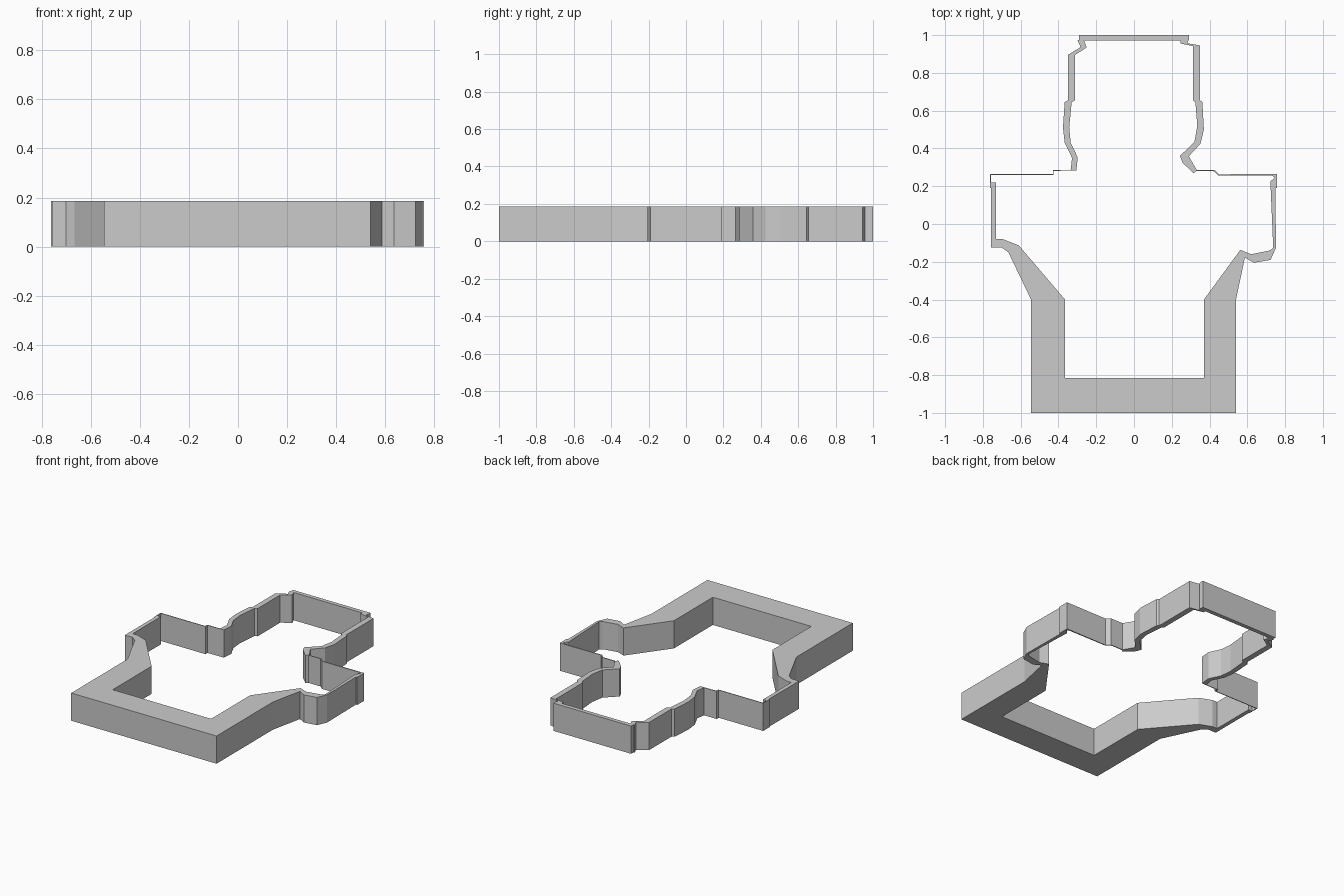
import bpy, bmesh

HEIGHT = 0.187

# Outer outline, clockwise from the back-left corner
outer_right = [(-.29, 1), (.29, 1), (.29, .975), (.282, .957), (.35, .945), (.35, .655),
               (.362, .645), (.37, .5), (.352, .425), (.29, .358), (.332, .287),
               (.425, .287), (.45, .263), (.757, .265), (.757, .19), (.748, .19),
               (.752, -.125), (.723, -.19), (.635, -.205), (.587, -.178), (.54, -.4), (.54, -1)]
outer_left = [(-.545, -1), (-.545, -.4), (-.665, -.15), (-.7, -.125), (-.757, -.125),
              (-.757, .19), (-.762, .19), (-.762, .265), (-.43, .265), (-.43, .287),
              (-.335, .287), (-.328, .35), (-.367, .43), (-.376, .51), (-.367, .645),
              (-.35, .655), (-.35, .895), (-.283, .936), (-.298, .973), (-.29, .973)]

# Inner outline, same order
inner_right = [(-.265, .972), (.247, .972), (.247, .955), (.312, .942), (.312, .655),
               (.325, .645), (.335, .52), (.32, .435), (.243, .36), (.257, .325),
               (.315, .268), (.33, .281), (.42, .281), (.447, .257), (.73, .256),
               (.745, .246), (.722, .225), (.737, -.125), (.72, -.14), (.62, -.16),
               (.563, -.137), (.37, -.4), (.37, -.815)]
inner_left = [(-.365, -.815), (-.365, -.4), (-.61, -.113), (-.695, -.08), (-.73, -.08),
              (-.73, .22), (-.757, .22), (-.757, .26), (-.425, .26), (-.425, .281),
              (-.305, .284), (-.298, .353), (-.335, .43), (-.343, .51), (-.33, .645),
              (-.312, .655), (-.312, .895), (-.25, .935)]


def add_outline(curve, points):
    spline = curve.splines.new('POLY')
    spline.points.add(len(points) - 1)
    for p, (x, y) in zip(spline.points, points):
        p.co = (x, y, 0, 1)
    spline.use_cyclic_u = True


# Closed wall: filled between both outlines and raised from the floor
curve = bpy.data.curves.new("outline_wall", 'CURVE')
curve.dimensions = '2D'
curve.fill_mode = 'BOTH'
curve.extrude = HEIGHT / 2
add_outline(curve, outer_right + outer_left)
add_outline(curve, inner_right + inner_left)
wall = bpy.data.objects.new("outline_wall", curve)
bpy.context.collection.objects.link(wall)
wall.location.z = HEIGHT / 2
bpy.context.view_layer.objects.active = wall
wall.select_set(True)
bpy.ops.object.convert(target='MESH')

# Weld caps to sides and keep flat faces
wall = bpy.context.object
bm = bmesh.new()
bm.from_mesh(wall.data)
bmesh.ops.remove_doubles(bm, verts=bm.verts, dist=0.0005)
bmesh.ops.recalc_face_normals(bm, faces=bm.faces)
for f in bm.faces:
    f.smooth = False
bm.to_mesh(wall.data)
bm.free()
